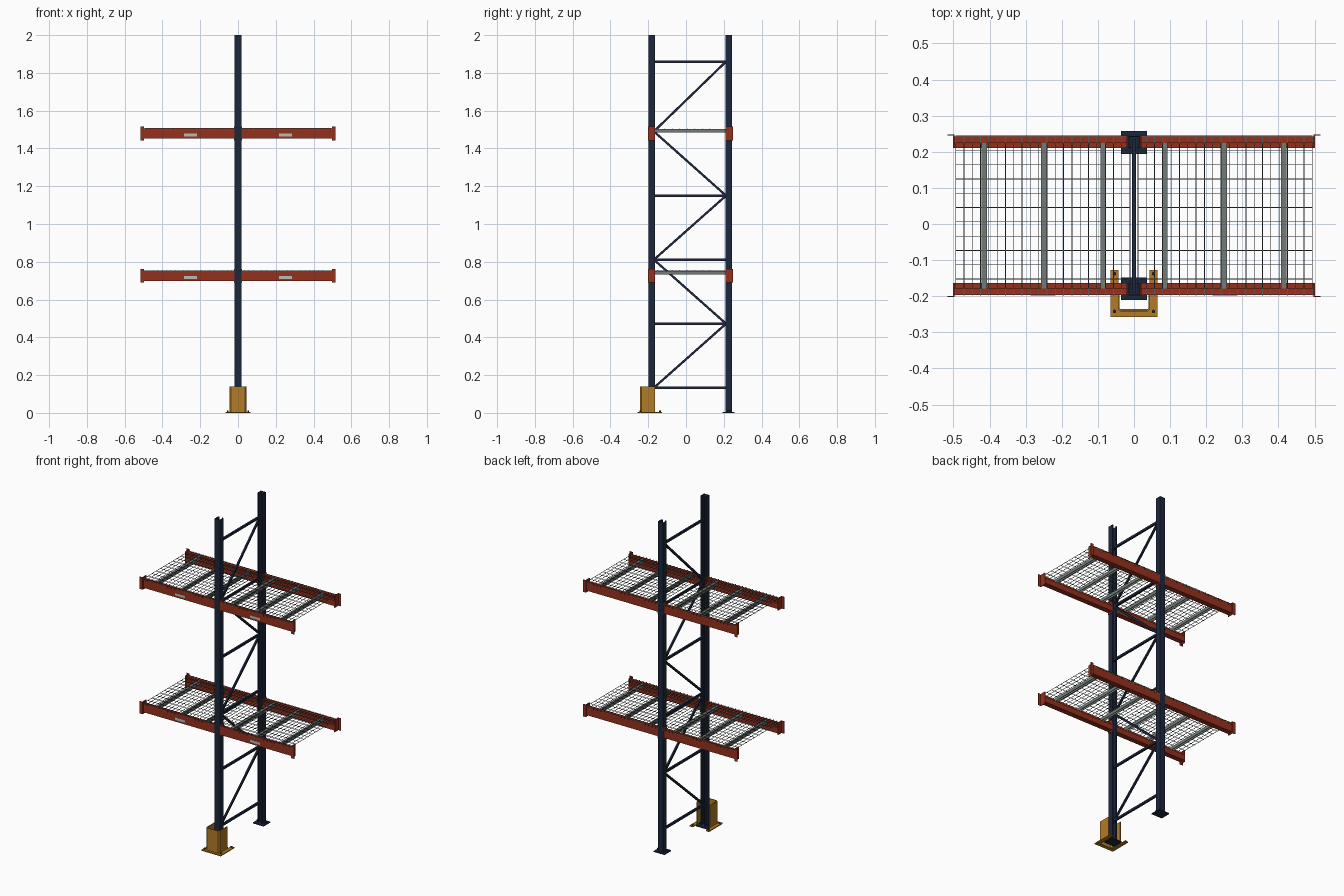
import bpy, bmesh, math
from mathutils import Vector, Matrix

if "Cube" in bpy.data.objects:
    bpy.data.objects.remove(bpy.data.objects["Cube"])

def mat(name, c):
    m = bpy.data.materials.new(name)
    m.diffuse_color = (*c, 1)
    m.use_nodes = True
    m.node_tree.nodes["Principled BSDF"].inputs["Base Color"].default_value = m.diffuse_color
    return m

NAVY = mat("navy_paint", (0.012, 0.02, 0.045))
RED = mat("red_paint", (0.30, 0.03, 0.012))
YELLOW = mat("yellow_paint", (0.45, 0.20, 0.02))
GREY = mat("galvanised", (0.17, 0.20, 0.19))
WIRE = mat("wire_steel", (0.10, 0.11, 0.11))
TAG = mat("label_grey", (0.5, 0.5, 0.47))

def finish(bm, name, material):
    bmesh.ops.recalc_face_normals(bm, faces=bm.faces)
    me = bpy.data.meshes.new(name)
    bm.to_mesh(me)
    bm.free()
    me.materials.append(material)
    ob = bpy.data.objects.new(name, me)
    bpy.context.collection.objects.link(ob)
    return ob

def add_box(bm, x0, x1, y0, y1, z0, z1):
    m = Matrix.Translation(((x0+x1)/2, (y0+y1)/2, (z0+z1)/2)) @ Matrix.Diagonal((abs(x1-x0), abs(y1-y0), abs(z1-z0), 1))
    bmesh.ops.create_cube(bm, size=1, matrix=m)

def boxes(name, material, items):
    bm = bmesh.new()
    for b in items:
        add_box(bm, *b)
    return finish(bm, name, material)

def add_bar(bm, a, b, w, h):
    # rectangular bar between two points in a plane of constant x
    a, b = Vector(a), Vector(b)
    d = b - a
    m = Matrix.Translation((a+b)/2) @ Matrix.Rotation(math.atan2(d.z, d.y), 4, 'X') @ Matrix.Diagonal((w, d.length, h, 1))
    bmesh.ops.create_cube(bm, size=1, matrix=m)

def add_prism(bm, pts, axis, lo, hi):
    # closed profile extruded along z (points x,y) or along x (points y,z)
    f = (lambda p, t: (p[0], p[1], t)) if axis == 'z' else (lambda p, t: (t, p[0], p[1]))
    face = bm.faces.new([bm.verts.new(f(p, lo)) for p in pts])
    r = bmesh.ops.extrude_face_region(bm, geom=[face])
    vs = [g for g in r["geom"] if isinstance(g, bmesh.types.BMVert)]
    bmesh.ops.translate(bm, verts=vs, vec=(0, 0, hi-lo) if axis == 'z' else (hi-lo, 0, 0))

def add_bolt(bm, x, y, z, h=0.008, r=0.006):
    bmesh.ops.create_cone(bm, cap_ends=True, segments=6, radius1=r, radius2=r, depth=h,
                          matrix=Matrix.Translation((x, y, z+h/2)))

# sides: (name, outer face y, inward direction)
SIDES = (("front", -0.198, 1), ("rear", 0.244, -1))

# upright posts (lipped channels open inwards), foot plates and anchor bolts
T, HW, D = 0.003, 0.0175, 0.034
for name, yo, s in SIDES:
    half = [(HW, 0), (HW, D), (HW-0.009, D), (HW-0.009, D-T), (HW-T, D-T), (HW-T, T)]
    prof = half + [(-x, y) for x, y in reversed(half)]
    bm = bmesh.new()
    add_prism(bm, [(x, yo + s*y) for x, y in prof], 'z', 0.004, 2.0)
    finish(bm, name + "_post", NAVY)
    boxes(name + "_foot_plate", NAVY, [(-0.036, 0.036, yo - s*0.013, yo + s*0.05, 0, 0.006)])
    bm = bmesh.new()
    for x in (-0.027, 0.027):
        add_bolt(bm, x, yo + s*0.018, 0.006)
    finish(bm, name + "_foot_bolts", NAVY)

# frame bracing: horizontals and zigzag diagonals
levels = [0.133, 0.472, 0.811, 1.15, 1.49, 1.86]
bm = bmesh.new()
for z in levels:
    add_bar(bm, (0, -0.19, z), (0, 0.236, z), 0.011, 0.013)
finish(bm, "horizontal_braces", NAVY)
bm = bmesh.new()
for i in range(5):
    ya, yb = (-0.17, 0.212) if i % 2 == 0 else (0.212, -0.17)
    add_bar(bm, (0, ya, levels[i]), (0, yb, levels[i+1]), 0.010, 0.012)
finish(bm, "diagonal_braces", NAVY)

# shelf levels
for lname, top in (("lower", 0.752), ("upper", 1.505)):
    for name, yo, s in SIDES:
        # step beams, one each side of the post
        o = yo + s*0.002
        prof = [(0, -0.053), (0, 0), (0.018, 0), (0.018, -0.02), (0.032, -0.02), (0.032, -0.053)]
        bm = bmesh.new()
        for a, b in ((-0.5, -HW), (HW, 0.5)):
            add_prism(bm, [(o + s*y, top + z) for y, z in prof], 'x', a, b)
        finish(bm, f"{lname}_{name}_beams", RED)
        # angle connectors on the beam ends
        items = []
        p = yo - s*0.004
        for d in (-1, 1):
            items += [(d*0.497, d*0.501, p, yo + s*0.034, top-0.063, top+0.011),
                      (d*0.497, d*0.517, p, p + s*0.003, top-0.063, top+0.011),
                      (d*HW, d*(HW+0.003), yo + s*0.001, yo + s*0.034, top-0.063, top+0.011)]
        boxes(f"{lname}_{name}_beam_connectors", RED, items)
    # blank labels on the front beam
    boxes(f"{lname}_beam_labels", TAG,
          [(d*0.217, d*0.285, -0.1975, -0.195, top-0.042, top-0.027) for d in (-1, 1)])
    # channel supports under the wire decks
    items = []
    for x in (-0.415, -0.25, -0.085, 0.085, 0.25, 0.415):
        items += [(x-0.008, x+0.008, -0.178, 0.224, top-0.003, top-0.001),
                  (x-0.008, x-0.006, -0.178, 0.224, top-0.02, top-0.001),
                  (x+0.006, x+0.008, -0.178, 0.224, top-0.02, top-0.001)]
    boxes(f"{lname}_deck_supports", GREY, items)
    # wire decks, two panels per level, folded over the beams
    W = 0.002
    items = []
    for d in (-1, 1):
        for i in range(12):
            y = -0.193 + i*0.0396
            items.append((d*0.010, d*0.495, y, y+W, top, top+W))
        for i in range(22):
            x = d*(0.011 + i*0.483/21)
            items.append((x-W/2, x+W/2, -0.198, 0.244, top+W, top+2*W))
            for y in (-0.198, 0.242):
                items.append((x-W/2, x+W/2, y, y+W, top-0.009, top+W))
    boxes(f"{lname}_wire_decks", WIRE, items)

# post guard: U-shaped wall with a flanged base
g = [(0.045, -0.165), (0.045, -0.236), (0.037, -0.244)]
gi = [(0.034, -0.239), (0.040, -0.233), (0.040, -0.165)]
prof = g + [(-x, y) for x, y in reversed(g)] + [(-x, y) for x, y in reversed(gi)] + gi
bm = bmesh.new()
add_prism(bm, prof, 'z', 0.004, 0.14)
finish(bm, "post_guard_wall", YELLOW)
bm = bmesh.new()
u = [(0.065, -0.128), (0.065, -0.258), (-0.065, -0.258), (-0.065, -0.128),
     (-0.043, -0.128), (-0.043, -0.235), (0.043, -0.235), (0.043, -0.128)]
add_prism(bm, u, 'z', 0, 0.006)
finish(bm, "post_guard_base", YELLOW)
bm = bmesh.new()
for x in (-0.054, 0.054):
    for y in (-0.138, -0.242):
        add_bolt(bm, x, y, 0.006, 0.007, 0.005)
finish(bm, "post_guard_bolts", NAVY)
